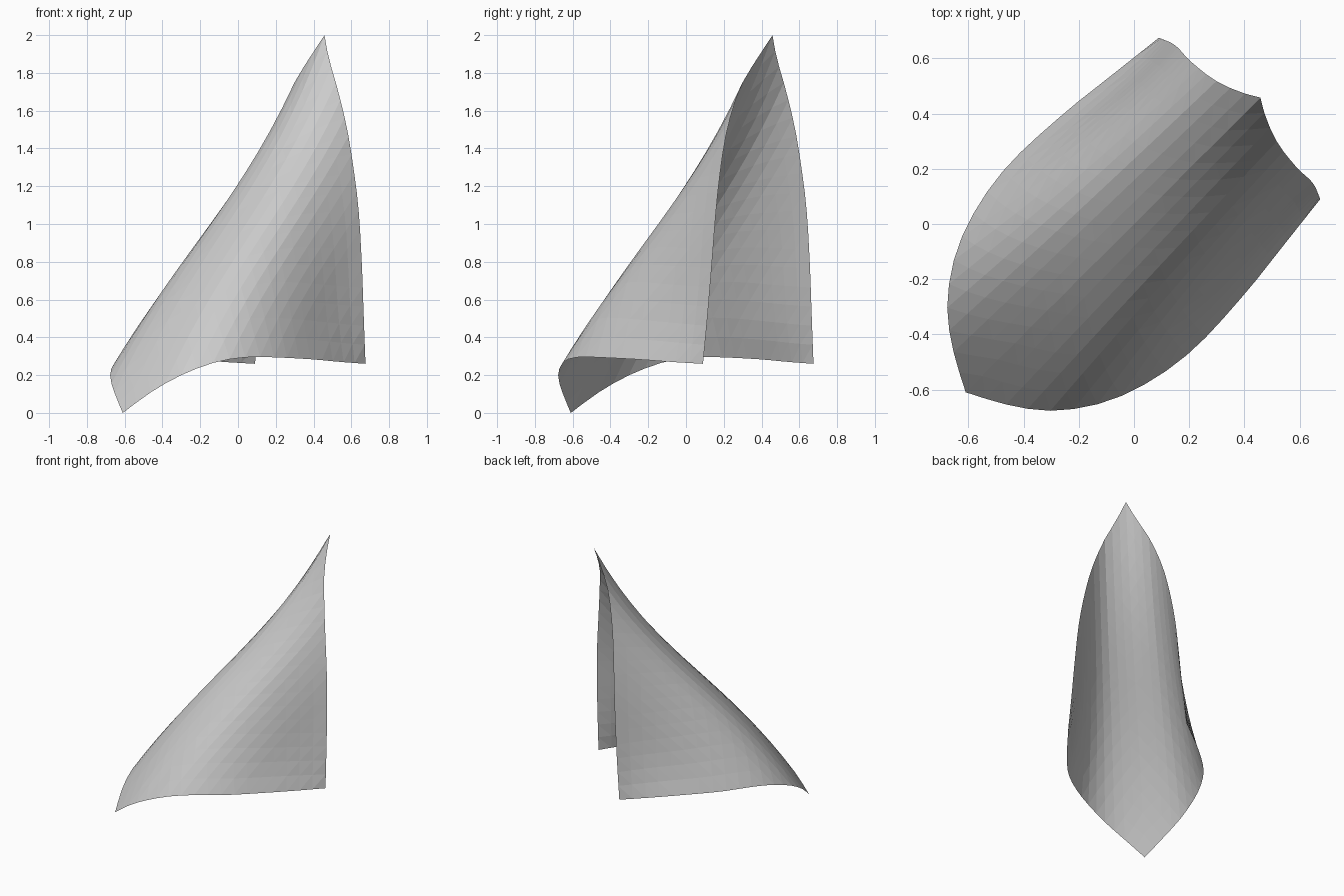
import bpy, bmesh
from mathutils import Vector

if "Cube" in bpy.data.objects:
    bpy.data.objects.remove(bpy.data.objects["Cube"])

N = 18  # grid cells along each side of the square sheet

# Upper edge (peak to side corner) and lower edge (front tip to side corner)
UPPER = [(.458, .458, 2), (.48, .38, 1.88), (.52, .295, 1.74), (.57, .228, 1.54),
         (.605, .19, 1.34), (.637, .161, 1.09), (.655, .138, .8), (.666, .113, .5), (.675, .09, .26)]
LOWER = [(-.61, -.61, 0), (-.46, -.655, .11), (-.3, -.677, .2), (-.12, -.65, .268),
         (.05, -.575, .295), (.22, -.45, .293), (.4, -.255, .283), (.54, -.08, .27), (.675, .09, .26)]


def resample(points, n):
    """Smooth curve through the points, cut into n equal lengths."""
    p = [Vector(c) for c in points]
    p = [2 * p[0] - p[1]] + p + [2 * p[-1] - p[-2]]
    dense = []
    for a, b, c, d in zip(p, p[1:], p[2:], p[3:]):
        for k in range(20):
            t = k / 20
            dense.append(.5 * (2 * b + (c - a) * t + (2 * a - 5 * b + 4 * c - d) * t**2
                               + (3 * b - a - 3 * c + d) * t**3))
    dense.append(p[-2])
    dist = [0]
    for a, b in zip(dense, dense[1:]):
        dist.append(dist[-1] + (b - a).length)
    out, k = [], 0
    for i in range(n + 1):
        target = dist[-1] * i / n
        while k < len(dense) - 2 and dist[k + 1] < target:
            k += 1
        f = (target - dist[k]) / (dist[k + 1] - dist[k])
        out.append(dense[k].lerp(dense[k + 1], f))
    return out


upper, lower = resample(UPPER, N), resample(LOWER, N)


def sheet_point(i, j):
    """Diagonal rulings join the edges; spine sags at the peak, bulges at the tip, sides pinch in."""
    m = abs(i - j)
    t = m / N
    w = min(i, j) / (N - m) if m < N else 0
    v = upper[m].lerp(lower[m], w)
    v.z -= w * (1 - w)**3 * (1 - t)**4
    v.z += .5 * w**3 * (1 - w) * (1 - t)**2
    v += Vector((-1, 1, 0)) * 2.9 * w * (1 - w) * t**3 * (1 - t)**2
    return v if i >= j else Vector((v.y, v.x, v.z))


# Folded sheet, mirrored about its diagonal, triangles split along the rulings
bm = bmesh.new()
grid = [[bm.verts.new(sheet_point(i, j)) for j in range(N + 1)] for i in range(N + 1)]
for i in range(N):
    for j in range(N):
        a, b, c, d = grid[i][j], grid[i][j + 1], grid[i + 1][j + 1], grid[i + 1][j]
        bm.faces.new((a, b, c))
        bm.faces.new((a, c, d))
mesh = bpy.data.meshes.new("folded_sheet")
bm.to_mesh(mesh)
bm.free()
bpy.context.collection.objects.link(bpy.data.objects.new("folded_sheet", mesh))
